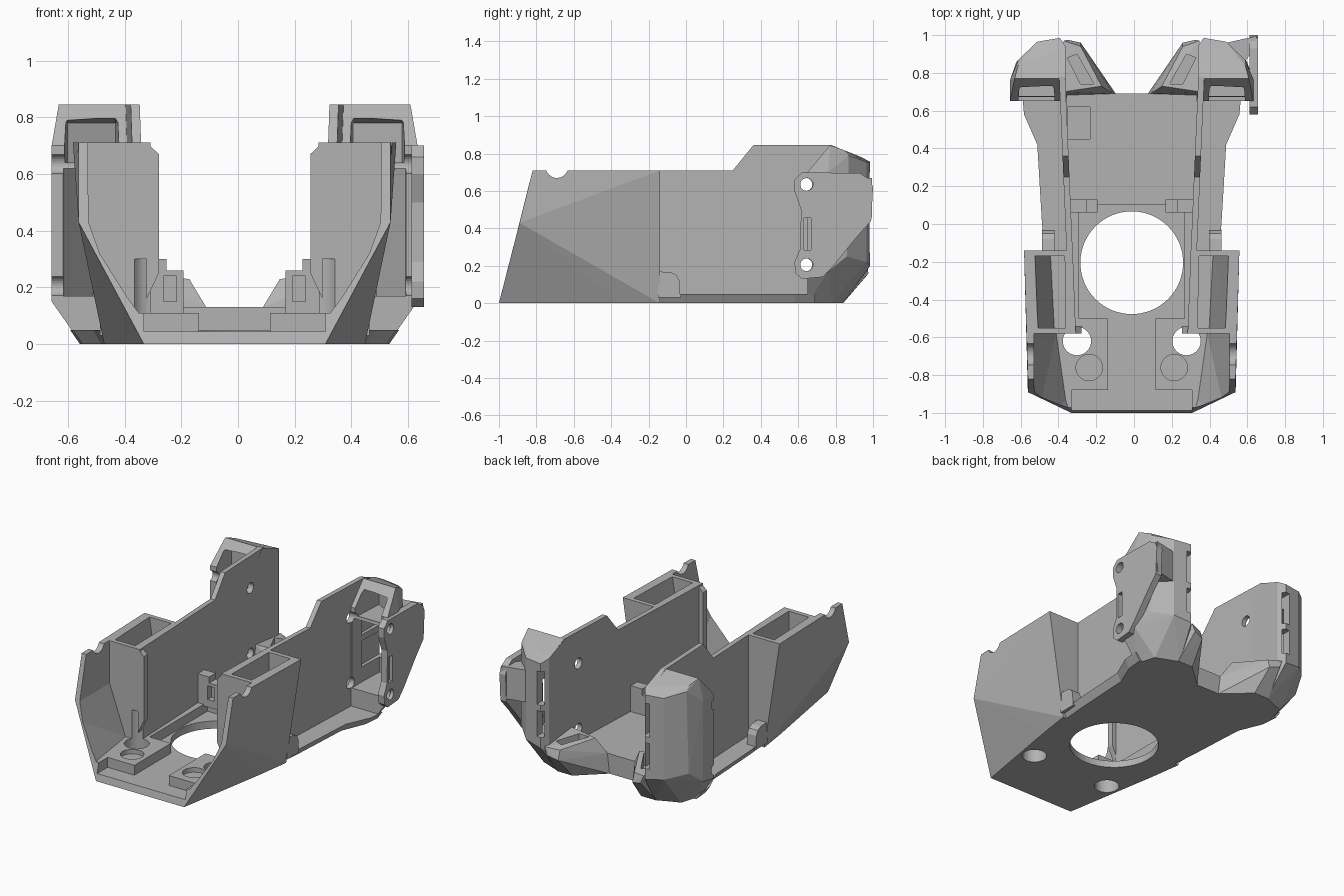
import bpy, bmesh, math
from mathutils import Matrix

if "Cube" in bpy.data.objects:
    bpy.data.objects.remove(bpy.data.objects["Cube"], do_unlink=True)

CX = -0.012  # plane of symmetry
grey = bpy.data.materials.new("plastic grey")
grey.use_nodes = True
grey.diffuse_color = (0.45, 0.45, 0.45, 1)
grey.node_tree.nodes["Principled BSDF"].inputs["Base Color"].default_value = (0.45, 0.45, 0.45, 1)


def finish(name, bm):
    bmesh.ops.recalc_face_normals(bm, faces=bm.faces)
    me = bpy.data.meshes.new(name)
    bm.to_mesh(me)
    bm.free()
    me.materials.append(grey)
    ob = bpy.data.objects.new(name, me)
    bpy.context.collection.objects.link(ob)
    return ob


def hull(name, pts, side=1, both=False):
    """Convex solid round half-width points, on one side or mirrored on both."""
    bm = bmesh.new()
    for s in ((1, -1) if both else (side,)):
        for x, y, z in pts:
            bm.verts.new((CX + s * x, y, z))
    res = bmesh.ops.convex_hull(bm, input=bm.verts)
    junk = [v for v in res["geom_interior"] if isinstance(v, bmesh.types.BMVert)]
    bmesh.ops.delete(bm, geom=junk, context="VERTS")
    bmesh.ops.dissolve_limit(bm, angle_limit=0.01, verts=bm.verts, edges=bm.edges)
    return finish(name, bm)


def box(name, xs, ys, zs, side=1, both=False):
    return hull(name, [(x, y, z) for x in xs for y in ys for z in zs], side, both)


def prism(name, outline, place):
    """Solid between two copies of an outline; place(a, b, end) gives the point."""
    bm = bmesh.new()
    ends = [[bm.verts.new(place(a, b, e)) for a, b in outline] for e in (0, 1)]
    bm.faces.new(ends[0])
    bm.faces.new(ends[1])
    n = len(outline)
    for i in range(n):
        j = (i + 1) % n
        bm.faces.new((ends[0][i], ends[0][j], ends[1][j], ends[1][i]))
    return finish(name, bm)


def rod(r, loc, axis="Z", depth=3, sides=40):
    bm = bmesh.new()
    rot = Matrix.Rotation(math.pi / 2, 4, "Y") if axis == "X" else Matrix()
    bmesh.ops.create_cone(bm, cap_ends=True, segments=sides, radius1=r, radius2=r,
                          depth=depth, matrix=Matrix.Translation(loc) @ rot)
    return finish("cutter", bm)


def cut(ob, cutters):
    for c in cutters:
        m = ob.modifiers.new("cut", "BOOLEAN")
        m.operation, m.solver, m.object = "DIFFERENCE", "EXACT", c
    dg = bpy.context.evaluated_depsgraph_get()
    me = bpy.data.meshes.new_from_object(ob.evaluated_get(dg))
    ob.modifiers.clear()
    ob.data = me
    for c in cutters:
        bpy.data.objects.remove(c, do_unlink=True)


def big_hole():
    return rod(0.272, (CX, -0.205, 0), depth=1, sides=64)


# Front body: faceted shell with open front, side pockets and screw holes
front = hull("front_body", [(0.32, -1, 0), (0.55, -0.89, 0.43), (0.55, -0.82, 0.71),
                            (0.43, -0.35, 0), (0.46, -0.14, 0), (0.57, -0.14, 0.71)], both=True)
cutters = [
    hull("cutter", [(0.52, -0.58, 0.9), (0.515, -1.1, 0.9), (0.515, -0.58, 0.43),
                    (0.515, -1.1, 0.43), (0.40, -0.58, 0.11), (0.35, -0.93, 0.11),
                    (0.30, -1.1, 0.11)], both=True),
    hull("cutter", [(x, y, z) for x, y in ((0.295, -0.6), (0.314, -0.1))
                    for z in (0.11, 0.9)], both=True),
    box("cutter", (0.28,), (-0.5, -0.1), (0.045, 0.5), both=True),
    box("cutter", (0.125,), (-1.2, -0.4), (0.045, 0.5), both=True),
    box("cutter", (0.32,), (-1.2, -0.88), (0.045, 0.5), both=True),
    rod(0.06, (0, -0.69, 0.73), "X"),
    big_hole()]
for s in (1, -1):
    cutters += [
        hull("cutter", [(0.35, -0.55, 0.9), (0.525, -0.55, 0.9), (0.355, -0.17, 0.9),
                        (0.54, -0.17, 0.9), (0.35, -0.55, 0.15), (0.41, -0.55, 0.15),
                        (0.355, -0.17, 0.15), (0.43, -0.17, 0.15)], s),
        rod(0.075, (CX + s * 0.29, -0.62, 0), depth=0.6),
        rod(0.07, (CX + s * 0.225, -0.76, 0.13), depth=0.1)]
cut(front, cutters)

# Floor with flared side flanges
edge = [(0.46, -0.16), (0.475, 0), (0.50, 0.42), (0.57, 0.58), (0.58, 0.69)]
outline = edge + [(-x, y) for x, y in reversed(edge)]
floor = prism("floor", outline,
              lambda a, b, e: (CX + a * (1 if e else 0.94), b, 0.05 * e))
cut(floor, [big_hole()])
rear_floor = box("rear_floor", (0.345,), (0.1, 0.69), (0.03, 0.13), both=True)
cut(rear_floor, [box("cutter", (0.22, 0.34), (0.45, 0.62), (0.07, 0.3), -1)])

wall_profile = [(-0.15, 0.04), (-0.15, 0.71), (0.25, 0.71), (0.36, 0.845), (0.78, 0.845),
                (0.95, 0.77), (0.95, 0.17), (0.84, 0.04)]
for s, tag in ((1, "left"), (-1, "right")):
    def screw_holes():
        return [rod(0.035, (s * 0.5, 0.64, z), "X", 0.6, 24) for z in (0.635, 0.205)]

    def slots():
        return [box("cutter", (0.365, 0.41), (0.75, 1.2), z, s) for z in ((0.27, 0.44), (0.48, 0.70))]

    # Tall side wall, splayed slightly towards the back
    wall = prism(tag + "_wall", wall_profile,
                 lambda a, b, e: (CX + s * (0.313 + 0.043 * (a + 0.14) + 0.032 * e), a, b))
    cut(wall, screw_holes() + slots())

    # Inner ledge, bracket, corner tab and outer fillet
    box(tag + "_ledge", (0.28, 0.33), (-0.15, 0.11), (0.03, 0.11), s)
    bracket = box(tag + "_bracket", (0.18, 0.33), (0.06, 0.13), (0.1, 0.30), s)
    cut(bracket, [box("cutter", (0.1, 0.24), (0, 0.2), (0.26, 0.4), s),
                  box("cutter", (0.205, 0.25), (0, 0.1), (0.15, 0.24), s)])
    hull(tag + "_corner_tab", [(x, y, z) for y in (-0.58, -0.54) for x, z in
                               ((0.31, 0.16), (0.267, 0.25), (0.267, 0.67), (0.31, 0.71))], s)
    fillet = [(-0.15, 0.03), (-0.15, 0.17), (-0.08, 0.165), (-0.05, 0.15), (-0.035, 0.12), (-0.03, 0.03)]
    hull(tag + "_outer_fillet", [(x, y, z) for x in (0.41, 0.475) for y, z in fillet], s)

    # Rear block: faceted hollow housing, open to the front
    block = hull(tag + "_rear_block", [
        (0.35, 0.77, 0.845), (0.62, 0.77, 0.845), (0.60, 0.84, 0.82),
        (0.35, 0.94, 0.78), (0.38, 0.985, 0.755), (0.50, 0.965, 0.755), (0.60, 0.87, 0.79),
        (0.645, 0.65, 0.70), (0.645, 0.76, 0.70), (0.35, 0.65, 0.70),
        (0.645, 0.65, 0.15), (0.645, 0.76, 0.17), (0.61, 0.86, 0.25),
        (0.50, 0.965, 0.22), (0.38, 0.985, 0.20), (0.35, 0.94, 0.17),
        (0.35, 0.65, 0), (0.54, 0.65, 0), (0.50, 0.78, 0), (0.35, 0.84, 0)], s)
    cavity = hull("cutter", [(x, y, z) for x, y in ((0.385, 0.5), (0.61, 0.5), (0.60, 0.76),
                                                    (0.50, 0.90), (0.385, 0.93))
                             for z in (0.17, 0.62)], s)
    upper = hull("cutter", [(x, y, z) for x, y in ((0.40, 0.5), (0.61, 0.5), (0.59, 0.79), (0.42, 0.88))
                            for z in (0.64, 0.78)] + [(0.42, 0.5, 0.82), (0.59, 0.5, 0.82)], s)
    cut(block, [cavity, upper] + slots() + screw_holes())

    # Slanted foot with a recessed slot
    foot = hull(tag + "_foot", [
        (0.085, 0.69, 0), (0.36, 0.66, 0), (0.36, 0.84, 0), (0.25, 0.84, 0),
        (0.10, 0.69, 0.13), (0.16, 0.73, 0.23), (0.36, 0.70, 0.24), (0.27, 0.94, 0.20),
        (0.36, 0.97, 0.21), (0.27, 0.96, 0.14), (0.34, 0.975, 0.16)], s)
    cut(foot, [hull("cutter", [(x, y, z) for x, y in ((0.20, 0.74), (0.27, 0.74), (0.34, 0.88), (0.29, 0.90))
                               for z in (0.15, 0.5)], s)])

# Mounting plate on the left rear block
plate_profile = [(0.62, 0.70), (0.93, 0.695), (0.985, 0.66), (1.0, 0.62), (0.99, 0.44),
                 (0.91, 0.35), (0.78, 0.19), (0.73, 0.14), (0.62, 0.13), (0.585, 0.16),
                 (0.58, 0.22), (0.61, 0.29), (0.615, 0.50), (0.58, 0.60), (0.58, 0.66)]
plate = prism("mounting_plate", plate_profile, lambda a, b, e: (0.612 + 0.044 * e, a, b))
cut(plate, [rod(0.034, (0.63, 0.645, z), "X", 0.3, 24) for z in (0.635, 0.205)]
    + [box("cutter", (0.5, 0.8), (0.63, 0.668), (0.285, 0.455))])
hull("plate_rear_web", [(x, y, z) for z in (0.46, 0.67) for x, y in
                        ((0.48, 0.955), (0.66, 0.995), (0.66, 0.95), (0.60, 0.86))])
